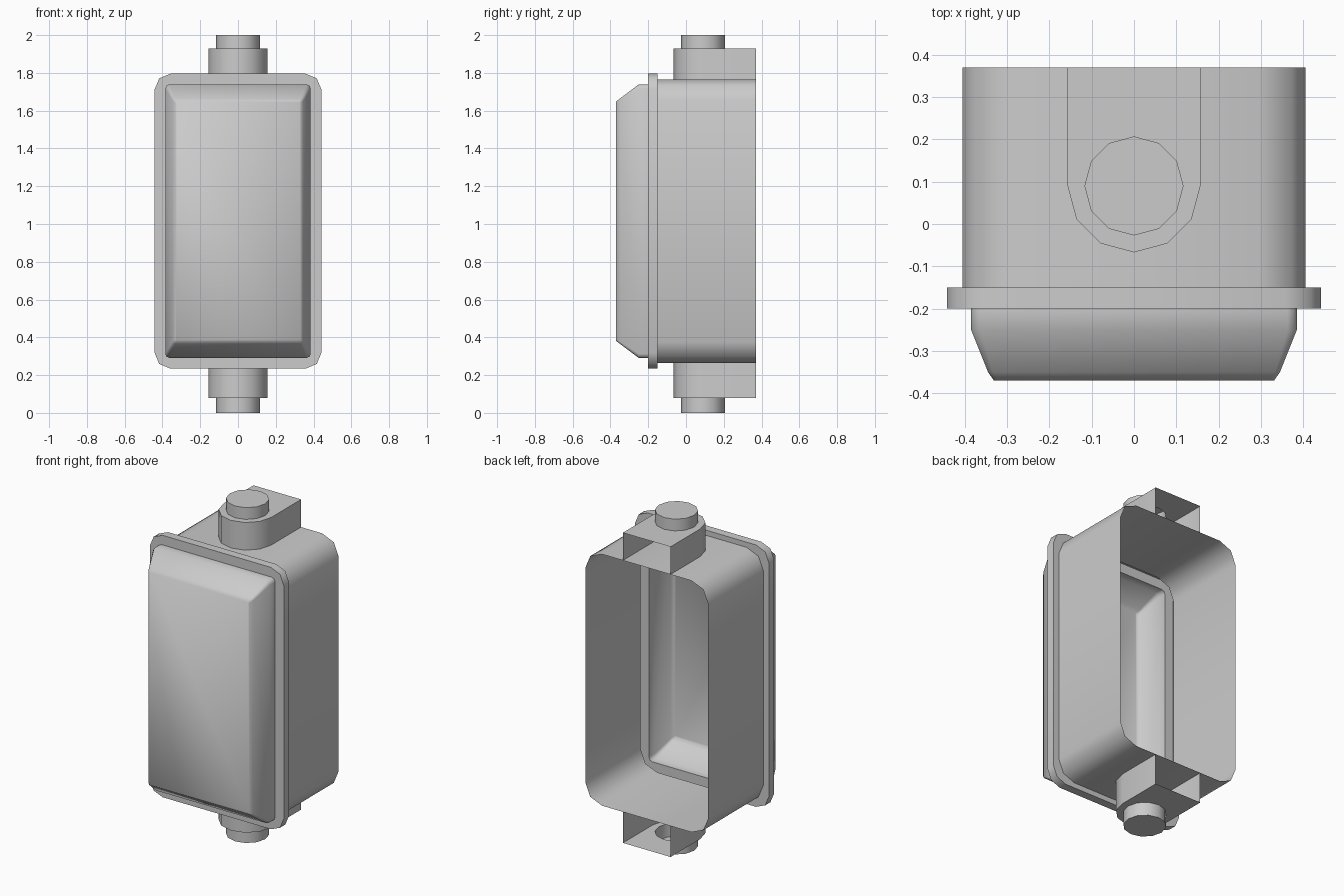
import bpy, bmesh, math

if "Cube" in bpy.data.objects:
    bpy.data.objects.remove(bpy.data.objects["Cube"])

MID_Z = 1.015      # centre height of the box
PIPE_Y = 0.09      # axis of the pipe fittings


def finish(bm, name):
    """Turn a bmesh into a smooth-shaded object with sharp edges kept."""
    bmesh.ops.recalc_face_normals(bm, faces=bm.faces[:])
    mesh = bpy.data.meshes.new(name)
    bm.to_mesh(mesh)
    bm.free()
    ob = bpy.data.objects.new(name, mesh)
    bpy.context.collection.objects.link(ob)
    bpy.ops.object.select_all(action='DESELECT')
    ob.select_set(True)
    bpy.context.view_layer.objects.active = ob
    bpy.ops.object.shade_smooth_by_angle(angle=math.radians(60))
    return ob


def rounded_ring(hx, hz, r, y, seg):
    """Rounded rectangle in the xz plane."""
    pts = []
    for k, (sx, sz) in enumerate([(1, 1), (-1, 1), (-1, -1), (1, -1)]):
        for i in range(seg + 1):
            a = math.radians(90) * (k + i / seg)
            pts.append((sx * (hx - r) + r * math.cos(a), y,
                        MID_Z + sz * (hz - r) + r * math.sin(a)))
    return pts


def skin(bm, lower, upper, closed=True):
    n = len(lower)
    for i in range(n if closed else n - 1):
        j = (i + 1) % n
        bm.faces.new((lower[i], lower[j], upper[j], upper[i]))


def loft(name, sections, seg, cap):
    bm = bmesh.new()
    rings = [[bm.verts.new(p) for p in rounded_ring(*s, seg)] for s in sections]
    for a, b in zip(rings, rings[1:]):
        skin(bm, a, b)
    if cap:
        bm.faces.new(rings[-1])
    return finish(bm, name)


# Housing: open-backed box running into the front rim (hx, hz, radius, y)
loft("housing", [(0.405, 0.75, 0.11, 0.37), (0.405, 0.75, 0.11, -0.15),
                 (0.442, 0.781, 0.085, -0.15), (0.442, 0.781, 0.085, -0.20),
                 (0.385, 0.724, 0.022, -0.20)], 2, False)

# Front cover: hollow raised panel with sloping sides
loft("front_cover", [(0.385, 0.724, 0.022, -0.20), (0.385, 0.724, 0.022, -0.25),
                     (0.345, 0.649, 0.012, -0.35), (0.331, 0.634, 0.010, -0.37)],
     2, True)


def fitting(name, z_root, z_ledge, z_end):
    """U-shaped boss, open at the back, with a short capped pipe stub."""
    bm = bmesh.new()
    w, r = 0.157, 0.117
    u = [(w, 0.37)]
    u += [(w * math.cos(-math.pi * i / 6), PIPE_Y + w * math.sin(-math.pi * i / 6))
          for i in range(7)]
    u.append((-w, 0.37))
    c = [(r * math.cos(math.tau * i / 12), PIPE_Y + r * math.sin(math.tau * i / 12))
         for i in range(12)]
    ring = lambda pts, z: [bm.verts.new((x, y, z)) for x, y in pts]
    u_root, u_ledge = ring(u, z_root), ring(u, z_ledge)
    c_ledge, c_end = ring(c, z_ledge), ring(c, z_end)
    skin(bm, u_root, u_ledge, closed=False)
    skin(bm, c_ledge, c_end)
    bm.faces.new(c_end)
    # ledge around the pipe opening
    bm.edges.new((u_ledge[-1], u_ledge[0]))
    edges = [bm.edges.get((l[i - 1], l[i])) for l in (u_ledge, c_ledge)
             for i in range(len(l))]
    bmesh.ops.triangle_fill(bm, edges=edges, use_beauty=True, normal=(0, 0, 1))
    return finish(bm, name)


fitting("top_pipe_fitting", 1.765, 1.93, 2.0)
fitting("bottom_pipe_fitting", 0.265, 0.08, 0.0)
